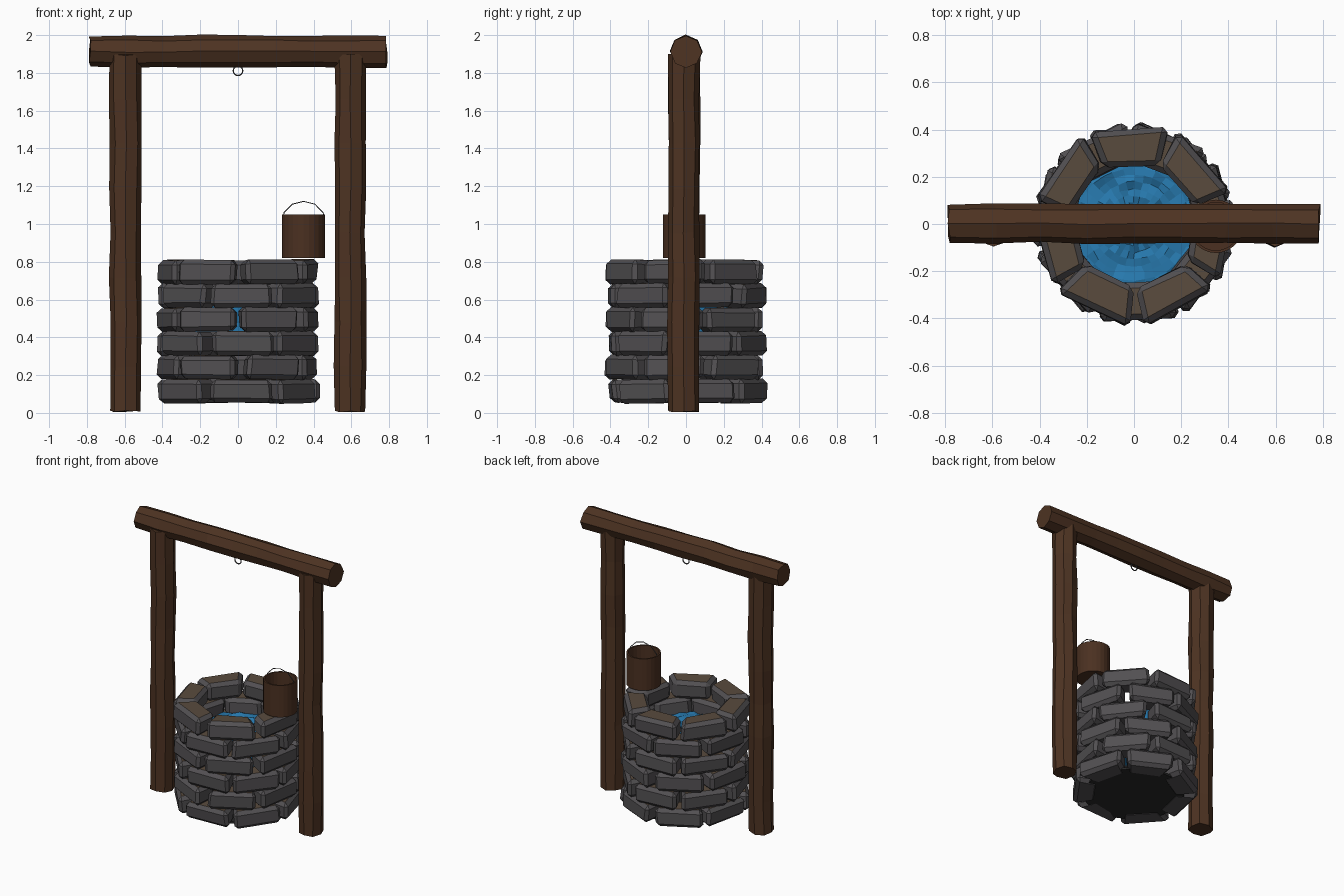
import bpy, bmesh, random
from math import sin, cos, pi, radians
from mathutils import Vector, Matrix

if "Cube" in bpy.data.objects:
    bpy.data.objects.remove(bpy.data.objects["Cube"])

random.seed(4)


def material(name, rgb):
    m = bpy.data.materials.new(name)
    m.diffuse_color = (*rgb, 1)
    m.use_nodes = True
    m.node_tree.nodes["Principled BSDF"].inputs["Base Color"].default_value = m.diffuse_color
    return m


WOOD = material("dark_wood", (0.075, 0.033, 0.016))
BUCKET = material("bucket_wood", (0.07, 0.03, 0.015))
STONE = material("stone", (0.085, 0.08, 0.085))
STONE_TOP = material("stone_top", (0.10, 0.07, 0.047))
BASE = material("base_dark", (0.02, 0.02, 0.02))
WATER = material("water_blue", (0.02, 0.19, 0.42))
IRON = material("iron", (0.08, 0.08, 0.085))


def jit(a):
    return random.uniform(-a, a)


def finish(name, bm, *mats):
    bmesh.ops.recalc_face_normals(bm, faces=bm.faces)
    me = bpy.data.meshes.new(name)
    bm.to_mesh(me)
    bm.free()
    for m in mats:
        me.materials.append(m)
    ob = bpy.data.objects.new(name, me)
    bpy.context.collection.objects.link(ob)
    return ob


def loft(rings):
    """Skin a list of equal-length rings of points and cap both ends."""
    bm = bmesh.new()
    vs = [[bm.verts.new(p) for p in r] for r in rings]
    n = len(vs[0])
    for a, b in zip(vs, vs[1:]):
        for i in range(n):
            j = (i + 1) % n
            bm.faces.new((a[i], a[j], b[j], b[i]))
    bm.faces.new(vs[0])
    bm.faces.new(vs[-1])
    return bm


def circle(r, z, n, centre=(0, 0)):
    return [Vector((centre[0] + r * cos(2 * pi * i / n), centre[1] + r * sin(2 * pi * i / n), z))
            for i in range(n)]


# rough eight-sided logs
def log(name, length, radius, matrix):
    rings = []
    for k in range(9):
        ox, oy, grow = jit(0.003), jit(0.003), jit(0.003)
        rings.append([p + Vector((jit(0.003), jit(0.003), jit(0.006)))
                      for p in circle(radius + grow, length * k / 8, 8, (ox, oy))])
    bm = loft(rings)
    bmesh.ops.transform(bm, matrix=matrix, verts=bm.verts)
    finish(name, bm, WOOD)


log("left_post", 1.89, 0.083, Matrix.Translation((-0.595, -0.012, 0.008)))
log("right_post", 1.89, 0.083, Matrix.Translation((0.593, -0.012, 0.008)))
log("crossbeam", 1.57, 0.084, Matrix.Translation((-0.785, 0.002, 1.912)) @ Matrix.Rotation(pi / 2, 4, 'Y'))


# chamfered wedge stone; its flat top gets the earthy colour
def stone(name, angle, z0, z1):
    bm = loft([[Vector((x + jit(0.01), y + jit(0.01), z + jit(0.005)))
                for x, y in ((0.248, -0.118), (0.402, -0.168), (0.402, 0.168), (0.248, 0.118))]
               for z in (z0, z1)])
    bmesh.ops.recalc_face_normals(bm, faces=bm.faces)
    bmesh.ops.bevel(bm, geom=bm.edges[:], offset=0.024, segments=1, affect='EDGES')
    for f in bm.faces:
        f.normal_update()
        f.material_index = int(f.normal.z > 0.9)
    bmesh.ops.rotate(bm, matrix=Matrix.Rotation(angle, 3, 'Z'), verts=bm.verts)
    finish(name, bm, STONE, STONE_TOP)


# six staggered courses of seven stones
for row in range(6):
    for k in range(7):
        a = 272 + (k + 0.5 * (row % 2)) * 360 / 7
        z = 0.052 + row * 0.1262
        stone(f"stone_{row + 1}_{k + 1}", radians(a + jit(2)), z, z + 0.127)

# dark well floor
finish("well_floor", loft([circle(0.345, 0.056, 14), circle(0.345, 0.07, 14)]), BASE)

# rippled water
rings = [circle(0.27, 0.43, 32)]
for k in range(9):
    rings.append([p + Vector((jit(0.004), jit(0.004), jit(0.013)))
                  for p in circle(0.27 * (1 - k / 9), 0.585, 32)])
finish("water", loft(rings), WATER)

# open bucket
C = (0.347, -0.01)
finish("bucket", loft([circle(r, z, 24, C) for r, z in
                       ((0.113, 0.82), (0.113, 1.05), (0.102, 1.05), (0.102, 0.84))]), BUCKET)


# thin wire fittings
def wire(name, points, radius, cyclic=False):
    cu = bpy.data.curves.new(name, 'CURVE')
    cu.dimensions = '3D'
    cu.bevel_depth = radius
    cu.bevel_resolution = 1
    cu.use_fill_caps = True
    sp = cu.splines.new('POLY')
    sp.points.add(len(points) - 1)
    for p, co in zip(sp.points, points):
        p.co = (*co, 1)
    sp.use_cyclic_u = cyclic
    cu.materials.append(IRON)
    bpy.context.collection.objects.link(bpy.data.objects.new(name, cu))


wire("bucket_handle", [(C[0] + s, C[1], z) for s, z in
                       ((-0.107, 1.03), (-0.104, 1.06), (-0.06, 1.105), (0, 1.12),
                        (0.06, 1.105), (0.104, 1.06), (0.107, 1.03))], 0.003)
wire("hanging_ring", [(0.025 * cos(i * pi / 8), 0, 1.811 + 0.025 * sin(i * pi / 8))
                      for i in range(16)], 0.004, True)
